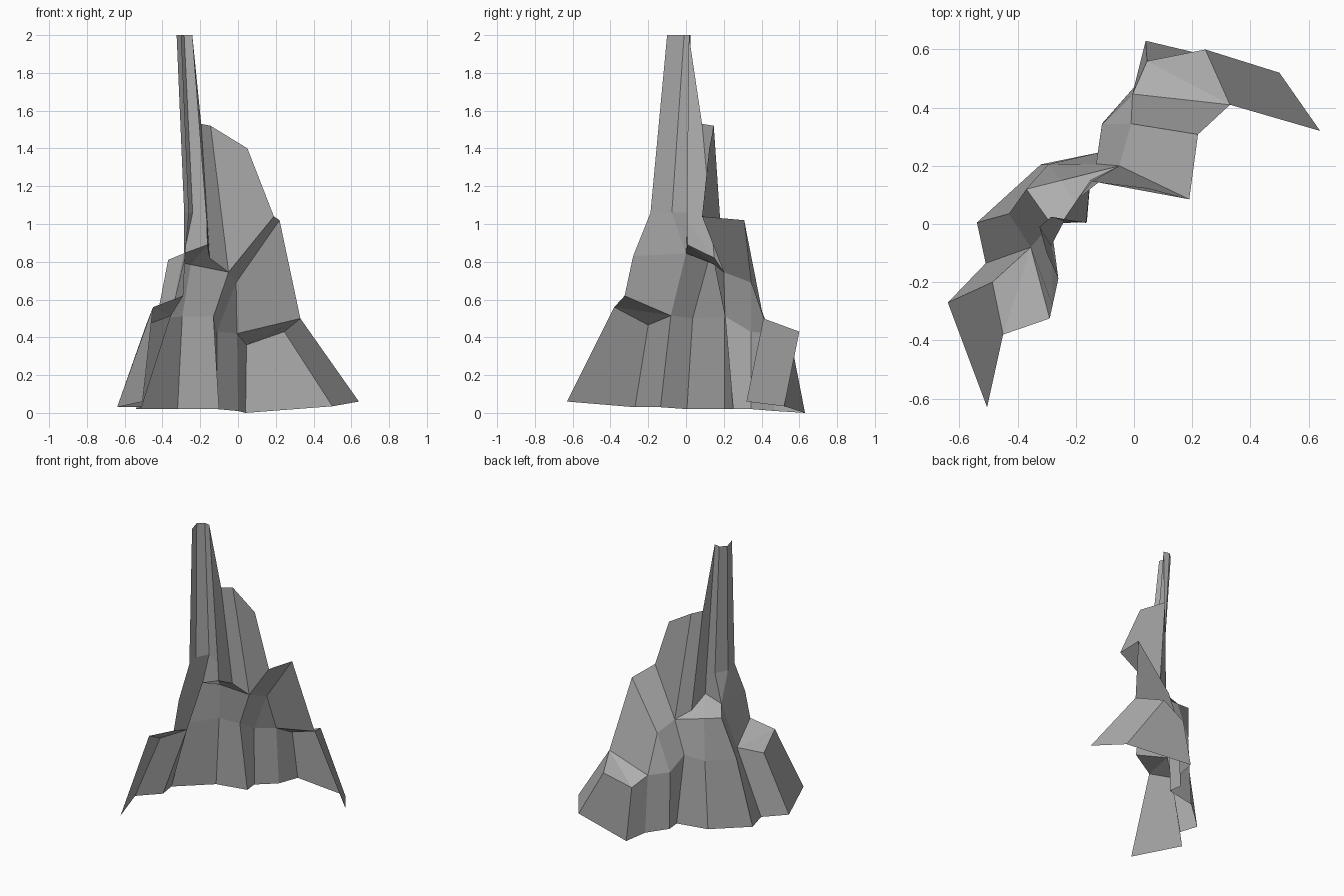
import bpy
import bmesh
from mathutils import Vector

default_cube = bpy.data.objects.get("Cube")
if default_cube:
    bpy.data.objects.remove(default_cube, do_unlink=True)

stone = bpy.data.materials.new("grey_stone")
stone.use_nodes = True
stone_colour = (0.42, 0.42, 0.42, 1.0)
stone.diffuse_color = stone_colour
stone.node_tree.nodes["Principled BSDF"].inputs["Base Color"].default_value = stone_colour


def loft(name, *bands):
    """Skin each (lower row, upper row) pair; repeated corners make triangles."""
    bm = bmesh.new()
    made = {}

    def corner(point):
        if point not in made:
            made[point] = bm.verts.new(Vector(point))
        return made[point]

    for lower, upper in bands:
        for i in range(len(lower) - 1):
            ring = (upper[i], upper[i + 1], lower[i + 1], lower[i])
            unique = list(dict.fromkeys(ring))
            if len(unique) > 2:
                bm.faces.new([corner(p) for p in unique])
    mesh = bpy.data.meshes.new(name)
    bm.to_mesh(mesh)
    bm.free()
    mesh.materials.append(stone)
    rock = bpy.data.objects.new(name, mesh)
    bpy.context.collection.objects.link(rock)
    return rock


# Foot of the cliff, running from the front end round to the back end
foot_tip, foot_corner = (-.505, -.63, .06), (-.64, -.27, .03)
foot_notch, foot_bulge = (-.51, -.135, .03), (-.54, .005, .02)
foot_middle, foot_crease = (-.32, .205, .02), (-.1, .25, .02)
foot_step, foot_recess = (-.11, .345, .02), (0, .47, .01)
foot_back, foot_side, foot_end = (.04, .63, 0), (.5, .52, .035), (.64, .32, .06)

# Tops of the two low buttresses
front_top, front_edge = (-.29, -.325, .62), (-.45, -.38, .56)
front_corner, front_inner = (-.487, -.2, .465), (-.355, -.08, .515)
back_inner, back_corner = (-.005, .447, .42), (.045, .56, .36)
back_edge, back_top = (.245, .6, .43), (.33, .41, .5)

# Middle of the wall
wall_bulge, wall_middle = (-.43, .035, .5), (-.295, .205, .51)
wall_crease, wall_step = (-.13, .207, .51), (-.11, .343, .43)

# Ledge under the spire
lip_left, lip_middle, lip_right = (-.37, .12, .81), (-.25, .15, .785), (-.05, .2, .745)
ledge_left, ledge_middle, ledge_right = (-.285, 0, .845), (-.162, .008, .89), (-.15, .15, .82)

# Back ridge and peak
ridge_foot, ridge_tip, ridge_end = (-.01, .345, .69), (.22, .308, 1.02), (.19, .085, 1.04)
peak = [(-.195, .085, 1.53), (-.145, .147, 1.52), (.05, .123, 1.4)]

# Spire
shoulder = (-.28, -.28, .83)
spire_foot = [(-.26, -.188, 1.06), (-.285, -.075, 1.06), (-.24, .01, 1.06), (-.165, .004, 1.02)]
spire_top = [(-.3, -.1, 2), (-.325, -.01, 2), (-.285, .025, 2), (-.242, .015, 2)]

loft("front_buttress",
     ([foot_tip, foot_corner, foot_notch], [front_edge, front_corner, front_inner]),
     ([front_edge, front_corner, front_inner], [front_edge, front_inner, front_inner]),
     ([front_edge, front_inner], [front_top, front_top]))

loft("lower_wall",
     ([foot_notch, foot_bulge, foot_middle, foot_crease, foot_step, foot_recess],
      [front_inner, wall_bulge, wall_middle, wall_crease, wall_step, back_inner]))

loft("middle_wall",
     ([wall_bulge, wall_middle, wall_crease, wall_step, back_inner],
      [lip_left, lip_middle, lip_right, ridge_foot, ridge_foot]))

loft("front_shoulder",
     ([front_top, front_inner, wall_bulge], [shoulder, ledge_left, lip_left]))

loft("ledge",
     ([lip_left, lip_middle, lip_right], [ledge_left, ledge_middle, ledge_right]))

loft("spire",
     ([shoulder, ledge_left, ledge_left, ledge_middle], spire_foot),
     (spire_foot, spire_top))

loft("peak",
     ([ledge_middle, ledge_right], [spire_foot[-1], ledge_right]),
     ([spire_foot[-1], ledge_right, lip_right, ridge_end], [spire_top[-1]] + peak))

loft("back_ridge",
     ([back_inner, back_top], [ridge_foot, ridge_tip]),
     ([ridge_foot, ridge_tip], [lip_right, ridge_end]))

loft("back_buttress",
     ([foot_recess, foot_back, foot_side, foot_end],
      [back_inner, back_corner, back_edge, back_top]),
     ([back_inner, back_corner, back_edge], [back_inner, back_top, back_top]))
